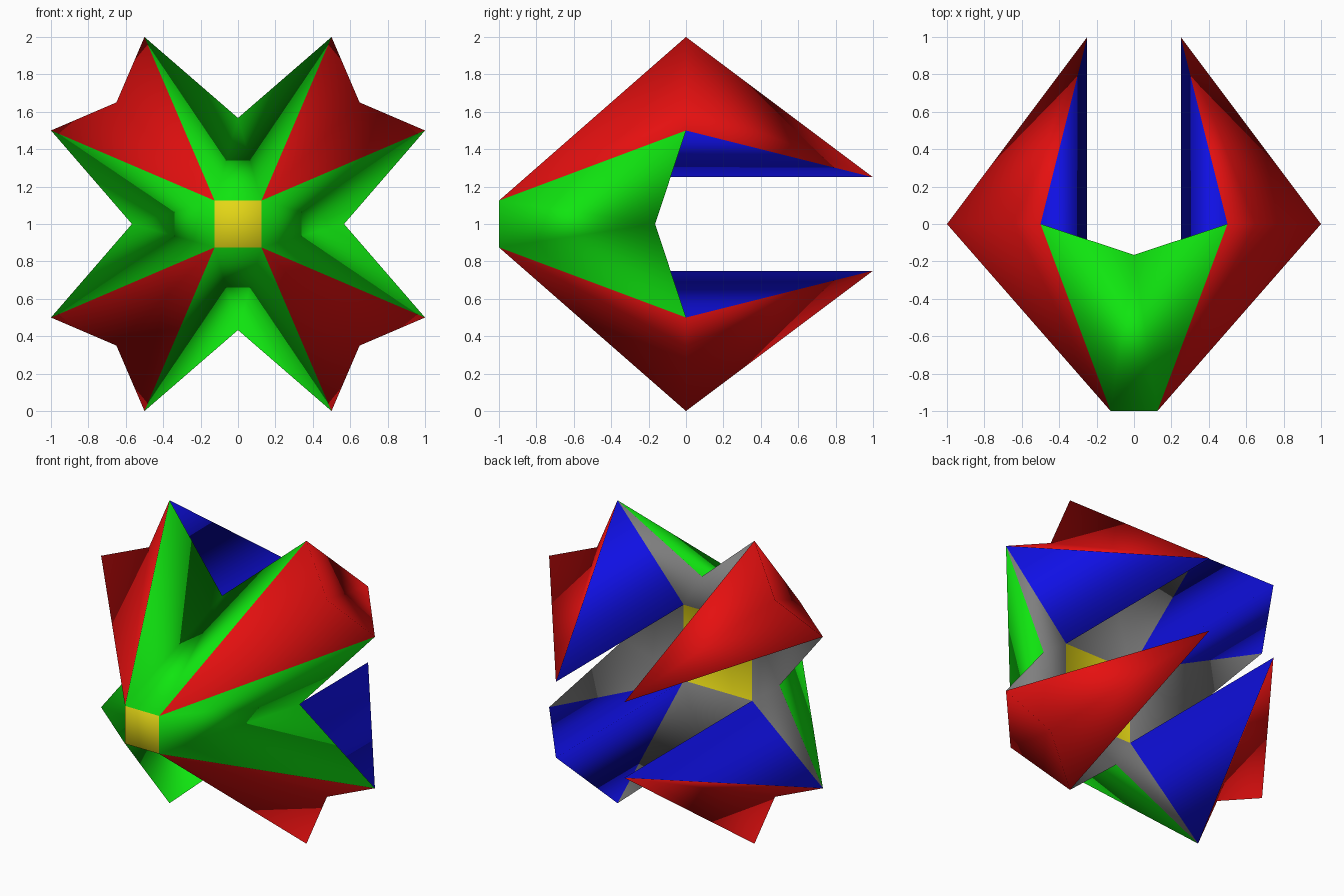
import bpy, bmesh, math
from mathutils import Matrix, Vector

if "Cube" in bpy.data.objects:
    bpy.data.objects.remove(bpy.data.objects["Cube"])

# One flat material per colour
COLOURS = {
    "red": (0.78, 0.005, 0.005, 1),
    "green": (0.005, 0.78, 0.005, 1),
    "blue": (0.005, 0.005, 0.78, 1),
    "yellow": (0.78, 0.68, 0.008, 1),
    "grey": (0.21, 0.21, 0.21, 1),
}
NAMES = list(COLOURS)

# Corner points of one quarter, measured from the centre axis (along y)
P = {
    "nose_r": (0.125, -1, 0.125), "nose_l": (-0.125, -1, 0.125),
    "peak_r": (0.5, 0, 1), "peak_l": (-0.5, 0, 1), "side": (1, 0, 0.5),
    "valley": (0, -0.165, 0.567), "notch": (0.65, 0, 0.65),
    "tip": (0.25, 1, 0.25),
    "in_r": (0.25, -0.333, 0.25), "in_l": (-0.25, -0.333, 0.25),
}

# Faces of one quarter by colour
FACES = {
    "green": ["peak_l nose_l valley", "nose_l nose_r valley", "nose_r peak_r valley"],
    "grey": ["peak_l valley in_l", "valley peak_r in_r", "valley in_r in_l"],
    "red": ["nose_r peak_r notch", "nose_r notch side",
            "tip peak_r notch", "tip notch side"],
    "blue": ["tip peak_r in_r", "tip side in_r"],
}

bm = bmesh.new()


def add_face(points, colour):
    face = bm.faces.new([bm.verts.new(p) for p in points])
    face.material_index = NAMES.index(colour)
    face.smooth = True


# Four quarters turned around the y axis
turns = [Matrix.Rotation(k * math.pi / 2, 3, 'Y') for k in range(4)]
for turn in turns:
    for colour, faces in FACES.items():
        for corners in faces:
            add_face([turn @ Vector(P[c]) for c in corners.split()], colour)

# Yellow squares: nose cap and inner floor
for corner in ("nose_r", "in_r"):
    add_face([turn @ Vector(P[corner]) for turn in turns], "yellow")

# Weld into one closed shell standing on the ground
bmesh.ops.remove_doubles(bm, verts=bm.verts[:], dist=0.001)
bmesh.ops.recalc_face_normals(bm, faces=bm.faces[:])
bmesh.ops.translate(bm, verts=bm.verts[:], vec=(0, 0, 1))

mesh = bpy.data.meshes.new("four_armed_claw")
bm.to_mesh(mesh)
bm.free()
for name in NAMES:
    mat = bpy.data.materials.new(name)
    mat.diffuse_color = COLOURS[name]
    mat.use_nodes = True
    mat.node_tree.nodes["Principled BSDF"].inputs["Base Color"].default_value = mat.diffuse_color
    mesh.materials.append(mat)
claw = bpy.data.objects.new("four_armed_claw", mesh)
bpy.context.collection.objects.link(claw)
